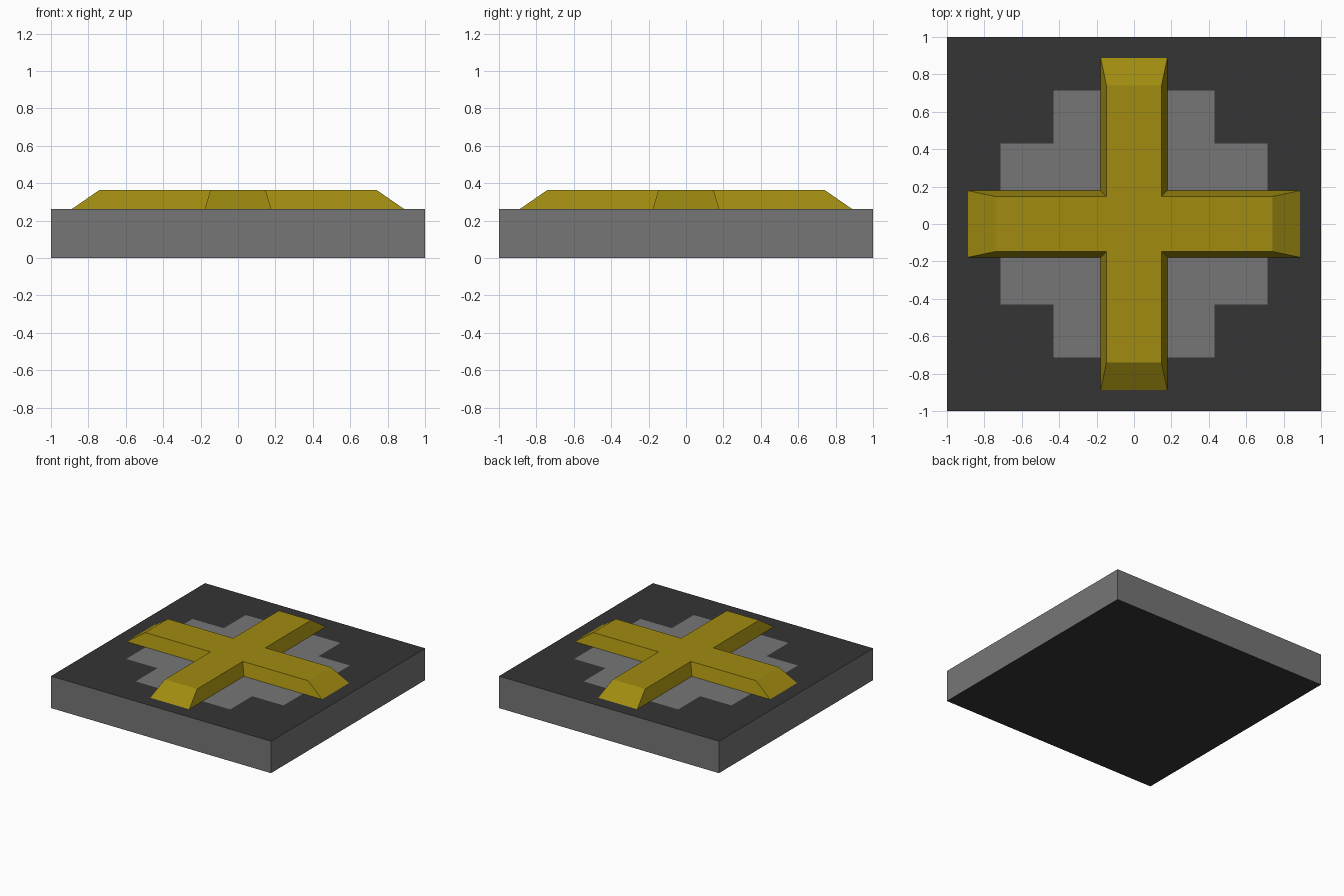
import bpy, bmesh

if "Cube" in bpy.data.objects:
    bpy.data.objects.remove(bpy.data.objects["Cube"])

SLAB_H, TOP_H = 0.262, 0.364


def material(name, rgb):
    m = bpy.data.materials.new(name)
    m.diffuse_color = (*rgb, 1)
    m.use_nodes = True
    m.node_tree.nodes["Principled BSDF"].inputs["Base Color"].default_value = m.diffuse_color
    return m


def finish(bm, name, mats):
    bmesh.ops.recalc_face_normals(bm, faces=bm.faces)
    me = bpy.data.meshes.new(name)
    bm.to_mesh(me)
    bm.free()
    for m in mats:
        me.materials.append(m)
    ob = bpy.data.objects.new(name, me)
    bpy.context.collection.objects.link(ob)
    return ob


dark = material("dark_stone", (0.035, 0.035, 0.035))
grey = material("grey_stone", (0.18, 0.18, 0.18))
gold = material("gold", (0.35, 0.26, 0.005))

# Slab: box cut along the steps, so the top inlay is part of its surface
bm = bmesh.new()
bmesh.ops.create_cube(bm, size=2)
for v in bm.verts:
    v.co.z = SLAB_H if v.co.z > 0 else 0
INNER, OUTER = 0.43, 0.715
for axis in ((1, 0, 0), (0, 1, 0)):
    for d in (-OUTER, -INNER, INNER, OUTER):
        geom = bm.verts[:] + bm.edges[:] + bm.faces[:]
        bmesh.ops.bisect_plane(bm, geom=geom, plane_co=[a * d for a in axis], plane_no=axis)
bm.normal_update()
for f in bm.faces:
    c = f.calc_center_median()
    near, far = sorted((abs(c.x), abs(c.y)))
    side = abs(f.normal.z) < 0.5
    inlay = c.z > 0.2 and near < INNER and far < OUTER
    f.material_index = 1 if side or inlay else 0
finish(bm, "slab", [dark, grey])


# Raised cross: two cross outlines joined by sloping sides
def cross_ring(bm, w, r, z):
    quarter = [(r, -w), (r, w), (w, w)]
    ring = []
    for _ in range(4):
        ring += [bm.verts.new((x, y, z)) for x, y in quarter]
        quarter = [(-y, x) for x, y in quarter]
    return ring


bm = bmesh.new()
low = cross_ring(bm, 0.178, 0.888, SLAB_H)
high = cross_ring(bm, 0.147, 0.74, TOP_H)
for i in range(12):
    j = (i + 1) % 12
    bm.faces.new((low[i], low[j], high[j], high[i]))
# Cap: centre square and four arms
bm.faces.new([high[i] for i in (2, 5, 8, 11)])
for i in range(0, 12, 3):
    bm.faces.new([high[k % 12] for k in (i - 1, i, i + 1, i + 2)])
finish(bm, "raised_cross", [gold])
